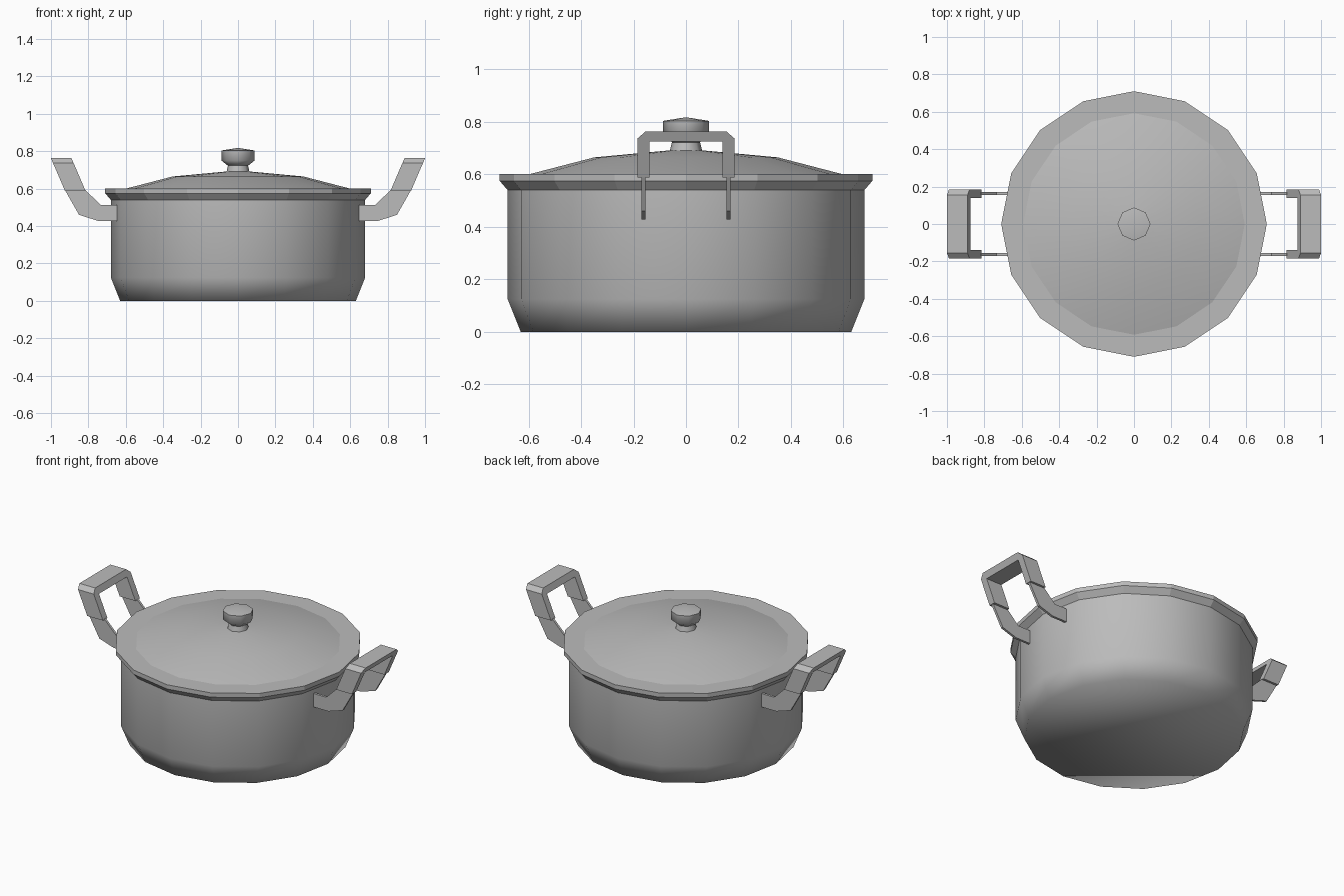
import bpy, bmesh
from math import cos, sin, pi, radians

cube = bpy.data.objects.get("Cube")
if cube:
    bpy.data.objects.remove(cube, do_unlink=True)

metal = bpy.data.materials.new("grey metal")
metal.use_nodes = True
grey = (0.5, 0.5, 0.5, 1)
metal.diffuse_color = grey
metal.node_tree.nodes["Principled BSDF"].inputs["Base Color"].default_value = grey


def finish(name, bm, smooth_angle=None):
    """Turn a bmesh into a grey object, smooth below the given angle."""
    bmesh.ops.recalc_face_normals(bm, faces=bm.faces)
    mesh = bpy.data.meshes.new(name)
    bm.to_mesh(mesh)
    bm.free()
    mesh.materials.append(metal)
    obj = bpy.data.objects.new(name, mesh)
    bpy.context.collection.objects.link(obj)
    if smooth_angle:
        bpy.ops.object.select_all(action="DESELECT")
        obj.select_set(True)
        bpy.context.view_layer.objects.active = obj
        bpy.ops.object.shade_smooth_by_angle(angle=radians(smooth_angle))
    return obj


def lathe(name, profile, sides, smooth_angle=None, cap_bottom=False, cap_top=False):
    """Spin (radius, z) points about z; a zero radius closes to a point."""
    bm = bmesh.new()
    rings = []
    for r, z in profile:
        count = sides if r else 1
        rings.append([bm.verts.new((r * cos(2 * pi * i / sides), r * sin(2 * pi * i / sides), z))
                      for i in range(count)])
    for a, b in zip(rings, rings[1:]):
        for i in range(sides):
            j = (i + 1) % sides
            if len(b) == 1:
                bm.faces.new((a[i], a[j], b[0]))
            else:
                bm.faces.new((a[i], a[j], b[j], b[i]))
    if cap_bottom:
        bm.faces.new(rings[0][::-1])
    if cap_top:
        bm.faces.new(rings[-1])
    return finish(name, bm, smooth_angle)


def prism(name, outline, offset):
    """Extrude a closed 3D outline by an offset."""
    bm = bmesh.new()
    face = bm.faces.new([bm.verts.new(p) for p in outline])
    new = bmesh.ops.extrude_face_region(bm, geom=[face])["geom"]
    bmesh.ops.translate(bm, vec=offset, verts=[v for v in new if isinstance(v, bmesh.types.BMVert)])
    return finish(name, bm)


# Pot body, rim and lid
lathe("pot_body", [(0.63, 0), (0.68, 0.125), (0.68, 0.545)], 16, 75, cap_bottom=True)
lathe("pot_rim", [(0.68, 0.54), (0.71, 0.575), (0.71, 0.602), (0.59, 0.602)], 16, 15)
lathe("lid", [(0.6, 0.6), (0.35, 0.665), (0.06, 0.692), (0, 0.694)], 16, 30)

# Lid knob with a waisted neck
lathe("knob_neck", [(0.062, 0.688), (0.053, 0.725)], 8, 50)
lathe("knob", [(0.053, 0.722), (0.088, 0.75), (0.088, 0.804), (0, 0.818)], 8, 50, cap_bottom=True)

# Handles: a leaning arched grip on two thin straps at each side
strap = [(0.64, 0.428), (0.75, 0.428), (0.85, 0.46), (0.925, 0.592), (0.815, 0.592),
         (0.735, 0.513), (0.64, 0.513)]
half_arch = [(0.14, 0.725), (0.14, 0.588), (0.184, 0.588), (0.184, 0.738), (0.155, 0.763)]
arch = half_arch + [(-y, z) for y, z in reversed(half_arch)]

for side, label in ((1, "left"), (-1, "right")):
    outline = [(side * (0.815 + 0.43 * (z - 0.588)), y, z) for y, z in arch]
    prism(label + "_grip", outline, (side * 0.11, 0, 0))
    for y, end in ((0.155, "back"), (-0.17, "front")):
        prism(f"{label}_{end}_strap", [(side * x, y, z) for x, z in strap], (0, 0.015, 0))
